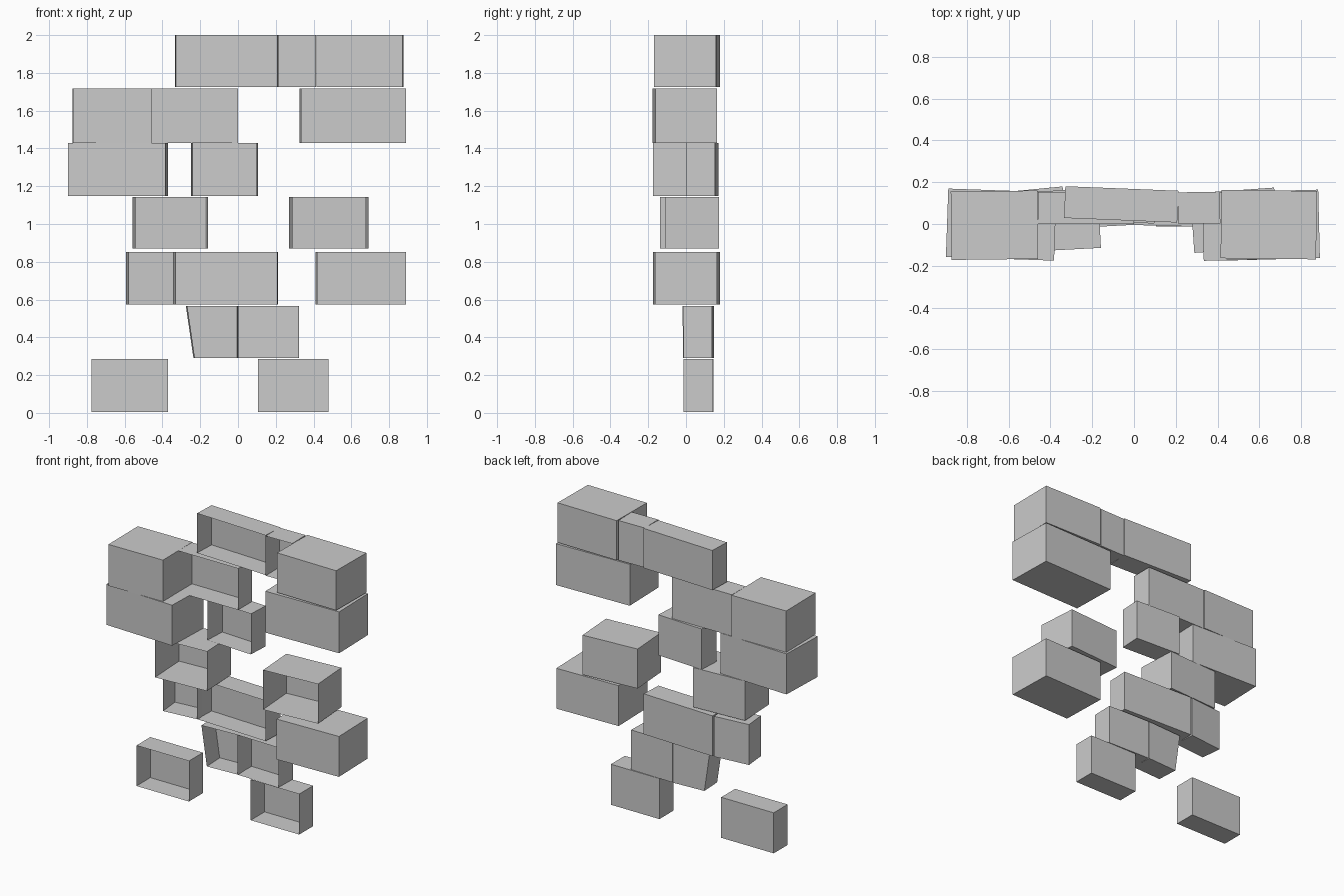
import bpy, bmesh
from math import radians
from mathutils import Matrix, Vector

if "Cube" in bpy.data.objects:
    bpy.data.objects.remove(bpy.data.objects["Cube"])

# Bottom and top height of each stacked row
ROWS = [(0.005, 0.286), (0.29, 0.565), (0.573, 0.853), (0.869, 1.143),
        (1.147, 1.428), (1.43, 1.717), (1.725, 2.0)]
DEPTH = {"block": 0.327, "tray": 0.152, "deep_tray": 0.285}


def box(kind, name, row, cx, cy, width, angle=0, slant=0):
    """Closed block, or thin-walled tray with an open front (-y)."""
    z0, z1 = ROWS[row]
    bm = bmesh.new()
    bmesh.ops.create_cube(bm, size=1)
    if kind != "block":
        bm.normal_update()
        front = [f for f in bm.faces if f.normal.y < -0.9]
        bmesh.ops.delete(bm, geom=front, context='FACES_ONLY')
    for v in bm.verts:
        v.co = Vector((v.co.x * width, v.co.y * DEPTH[kind], v.co.z * (z1 - z0)))
        # optional leaning left end
        if slant and v.co.x < 0 and v.co.z < 0:
            v.co.x += slant
    bm.transform(Matrix.Translation((cx, cy, (z0 + z1) / 2))
                 @ Matrix.Rotation(radians(angle), 4, 'Z'))
    me = bpy.data.meshes.new(name)
    bm.to_mesh(me)
    bm.free()
    bpy.context.collection.objects.link(bpy.data.objects.new(name, me))


# Large closed blocks
box("block", "top_right_block", 6, 0.645, -0.003, 0.457, -0.7)
box("block", "upper_left_block", 5, -0.668, -0.006, 0.415, 0.7)
box("block", "upper_right_block", 5, 0.608, -0.006, 0.556, 1.4)
box("block", "middle_left_block", 4, -0.636, -0.003, 0.518, -2)
box("block", "lower_right_block", 2, 0.65, -0.006, 0.47, 1.5)

# Deep open-front trays
box("deep_tray", "middle_left_tray", 3, -0.358, 0.018, 0.385, 3)
box("deep_tray", "middle_right_tray", 3, 0.48, 0.018, 0.403, 4)

# Shallow open-front trays
box("tray", "top_center_tray", 6, -0.061, 0.094, 0.542, -2.3)
box("tray", "top_link_tray", 6, 0.312, 0.077, 0.2, 1)
box("tray", "upper_center_tray", 5, -0.23, 0.077, 0.46)
box("tray", "middle_center_tray", 4, -0.072, 0.087, 0.346, -3)
box("tray", "lower_left_tray", 2, -0.46, 0.092, 0.252, 5.5)
box("tray", "lower_center_tray", 2, -0.061, 0.094, 0.542, -2.3)
box("tray", "slanted_tray", 1, -0.136, 0.065, 0.272, 3, slant=0.04)
box("tray", "base_center_tray", 1, 0.161, 0.067, 0.322, -1.5)
box("tray", "foot_left_tray", 0, -0.573, 0.069, 0.403)
box("tray", "foot_right_tray", 0, 0.292, 0.064, 0.372)
